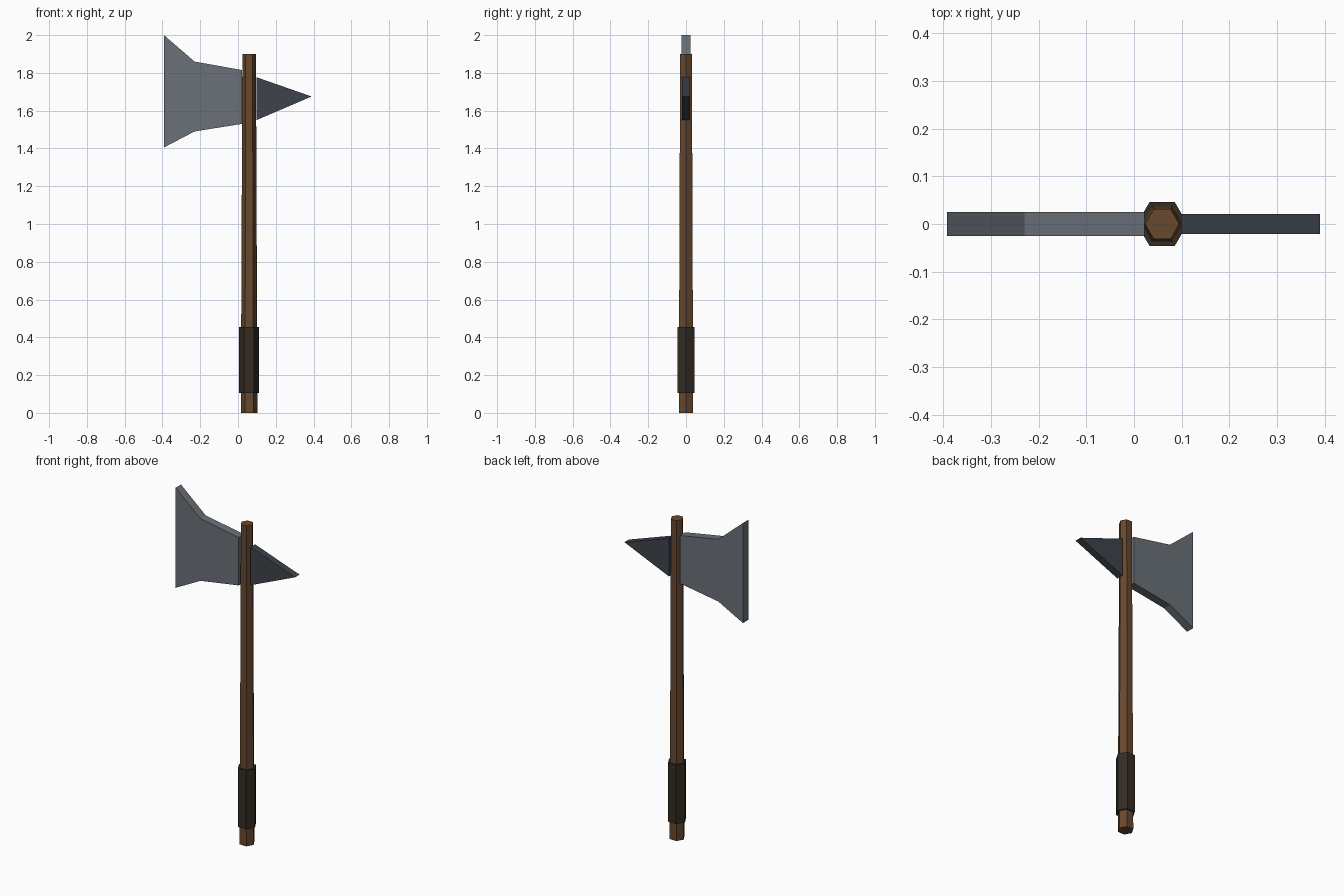
import bpy, bmesh, math

if "Cube" in bpy.data.objects:
    bpy.data.objects.remove(bpy.data.objects["Cube"])

def material(name, rgb):
    m = bpy.data.materials.new(name)
    m.diffuse_color = (*rgb, 1)
    m.use_nodes = True
    m.node_tree.nodes["Principled BSDF"].inputs["Base Color"].default_value = m.diffuse_color
    return m

wood = material("brown wood", (0.135, 0.065, 0.028))
leather = material("dark leather", (0.033, 0.025, 0.016))
steel = material("grey steel", (0.145, 0.165, 0.19))
dark_steel = material("dark steel", (0.046, 0.056, 0.07))

AXIS_X = 0.059

def finish(bm, name, mat):
    bmesh.ops.recalc_face_normals(bm, faces=bm.faces)
    me = bpy.data.meshes.new(name)
    bm.to_mesh(me)
    bm.free()
    me.materials.append(mat)
    ob = bpy.data.objects.new(name, me)
    bpy.context.collection.objects.link(ob)
    return ob

def hex_shaft(name, rings, mat):
    """Six-sided shaft through (z, radius) rings, corners pointing along x."""
    bm = bmesh.new()
    loops = [[bm.verts.new((AXIS_X + r * math.cos(i * math.pi / 3),
                            r * math.sin(i * math.pi / 3), z)) for i in range(6)]
             for z, r in rings]
    for a, b in zip(loops, loops[1:]):
        for i in range(6):
            j = (i + 1) % 6
            bm.faces.new((a[i], a[j], b[j], b[i]))
    bm.faces.new(loops[0])
    bm.faces.new(loops[-1])
    return finish(bm, name, mat)

def plate(name, outline, half, mat):
    """Flat x-z outline given thickness along y."""
    bm = bmesh.new()
    front = [bm.verts.new((x, -half, z)) for x, z in outline]
    back = [bm.verts.new((x, half, z)) for x, z in outline]
    bm.faces.new(front)
    bm.faces.new(back)
    for i in range(len(outline)):
        j = (i + 1) % len(outline)
        bm.faces.new((front[i], front[j], back[j], back[i]))
    return finish(bm, name, mat)

# Tapered handle and the wrapped grip near its foot
hex_shaft("handle", [(0, 0.044), (1.9, 0.036)], wood)
hex_shaft("grip", [(0.105, 0.053), (0.455, 0.053)], leather)

# Flared axe blade on the left, pointed spike on the right
plate("blade", [(-0.392, 2.0), (-0.23, 1.86), (0.022, 1.815),
                (0.022, 1.53), (-0.23, 1.49), (-0.392, 1.405)], 0.025, steel)
plate("spike", [(0.098, 1.777), (0.39, 1.675), (0.098, 1.55)], 0.021, dark_steel)
